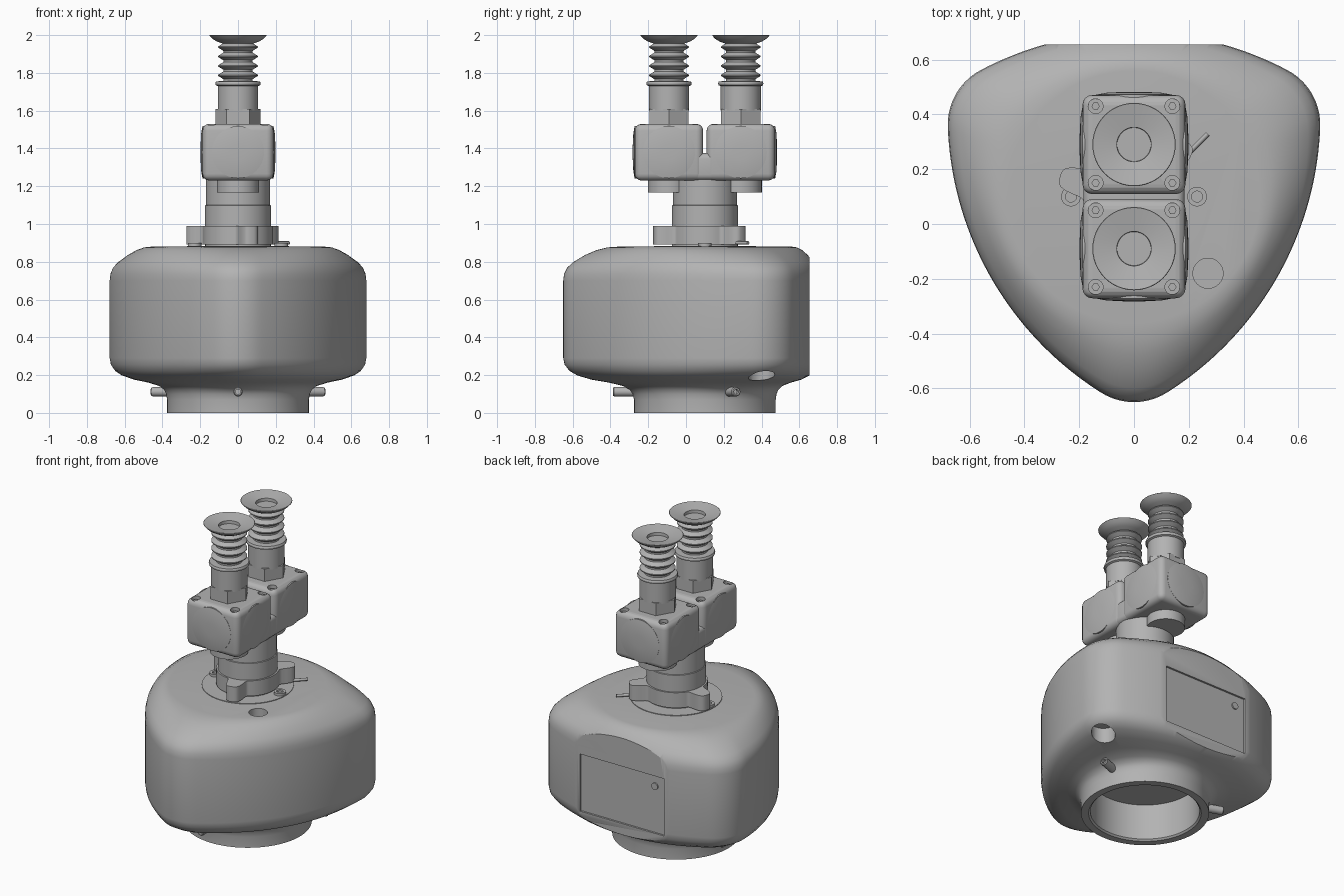
import bpy, bmesh
from math import sin, cos, pi, radians, sqrt, exp
from mathutils import Matrix, Vector

cube = bpy.data.objects.get("Cube")
if cube:
    bpy.data.objects.remove(cube, do_unlink=True)

AXIS_Y = 0.1   # the vertical axis of base and tower
BACK = 0.655   # flat back face

grey = bpy.data.materials.new("plain_grey")
grey.use_nodes = True
grey.diffuse_color = (0.45, 0.45, 0.45, 1)
grey.node_tree.nodes["Principled BSDF"].inputs["Base Color"].default_value = (0.45, 0.45, 0.45, 1)


def finish(name, bm, matrix=None):
    bmesh.ops.recalc_face_normals(bm, faces=bm.faces)
    if matrix:
        bm.transform(matrix)
    mesh = bpy.data.meshes.new(name)
    bm.to_mesh(mesh)
    bm.free()
    mesh.materials.append(grey)
    obj = bpy.data.objects.new(name, mesh)
    bpy.context.collection.objects.link(obj)
    return obj


def loft(name, rings, matrix=None):
    """Skin a stack of equal-length rings and cap both ends."""
    bm = bmesh.new()
    loops = [[bm.verts.new(p) for p in ring] for ring in rings]
    n = len(loops[0])
    for a, b in zip(loops, loops[1:]):
        for i in range(n):
            j = (i + 1) % n
            bm.faces.new((a[i], a[j], b[j], b[i]))
    bm.faces.new(loops[0])
    bm.faces.new(loops[-1])
    return finish(name, bm, matrix)


def circle(r, z, n):
    return [(r * cos(2 * pi * i / n), r * sin(2 * pi * i / n), z) for i in range(n)]


def lathe(name, profile, at=(0, 0, 0), n=48, direction=(0, 0, 1)):
    turn = Vector(direction).to_track_quat('Z', 'Y').to_matrix().to_4x4()
    return loft(name, [circle(r, z, n) for r, z in profile], Matrix.Translation(at) @ turn)


def rod(name, r, length, at, direction=(0, 0, 1), n=32):
    return lathe(name, [(r, 0), (r, length)], at, n, direction)


def box(name, low, high, bevel=0):
    low, high = Vector(low), Vector(high)
    bm = bmesh.new()
    bmesh.ops.create_cube(bm, size=1)
    bm.transform(Matrix.Translation((low + high) / 2) @ Matrix.Diagonal((*(high - low), 1)))
    if bevel:
        bmesh.ops.bevel(bm, geom=bm.edges[:], offset=bevel, segments=4, profile=0.5, affect='EDGES')
    return finish(name, bm)


def cut(obj, cutters):
    for c in cutters:
        c.hide_render = True
        mod = obj.modifiers.new("cut", 'BOOLEAN')
        mod.operation, mod.solver, mod.object = 'DIFFERENCE', 'EXACT', c
    graph = bpy.context.evaluated_depsgraph_get()
    mesh = bpy.data.meshes.new_from_object(obj.evaluated_get(graph))
    obj.modifiers.clear()
    obj.data = mesh
    for c in cutters:
        bpy.data.objects.remove(c, do_unlink=True)


# Body: three-lobed plan blending into a round top and a round base
def plan_radius(angle):
    off = (angle + pi / 2) % (2 * pi / 3)
    off = min(off, 2 * pi / 3 - off)
    if off < radians(9.5):
        return 0.525 * cos(off) + sqrt(0.225 ** 2 - (0.525 * sin(off)) ** 2)
    mid = pi / 3 - off
    return -0.6 * cos(mid) + sqrt(1.44 - (0.6 * sin(mid)) ** 2)


def body_ring(r, t, z, n=180):
    ring = []
    for i in range(n):
        a = 2 * pi * i / n
        d = r + (plan_radius(a) - r) * t
        ring.append((d * cos(a), AXIS_Y + d * sin(a), z))
    return ring


socket = [(0.32, 0.24), (0.32, 0.01), (0.33, 0), (0.375, 0)]
under = [(0, 0.07), (0.02, 0.1), (0.06, 0.122), (0.15, 0.142), (0.35, 0.16), (0.6, 0.176),
         (0.8, 0.198), (0.91, 0.222), (0.98, 0.255), (1, 0.29)]
over = [(1, 0.7), (0.985, 0.735), (0.93, 0.768), (0.82, 0.798), (0.6, 0.836),
        (0.4, 0.861), (0.2, 0.876), (0, 0.88)]
body = loft("body", [body_ring(r, 0, z) for r, z in socket]
            + [body_ring(0.375, t, z) for t, z in under]
            + [body_ring(0.46, t, z) for t, z in over])
cut(body, [
    box("back_cutter", (-1, BACK, -1), (1, 1.5, 2)),
    box("panel_cutter", (-0.3, BACK - 0.012, 0.27), (0.3, BACK + 0.1, 0.64)),
    rod("top_hole_cutter", 0.055, 0.2, (0.27, -0.18, 0.8)),
    rod("under_hole_cutter", 0.07, 0.25, (0.57, 0.4, 0.02)),
])
rod("panel_knob", 0.022, 0.01, (-0.23, BACK - 0.014, 0.57), (0, 1, 0))

# Three hollow locating pins around the base
for angle in (-90, 20, 160):
    a = radians(angle)
    d = Vector((cos(a), sin(a), 0))
    lathe("base_pin", [(0.025, 0), (0.025, 0.16), (0.02, 0.167), (0.013, 0.167), (0.013, 0.14)],
          Vector((0, AXIS_Y, 0.112)) + d * 0.32, 24, d)

# Mounting ring, bolts and index pointer on the body top
rod("mounting_ring", 0.27, 0.008, (0, AXIS_Y, 0.876), n=64)
for side in (-1, 1):
    lathe("ring_bolt", [(0.036, 0), (0.036, 0.02), (0.02, 0.02), (0.02, 0.01)],
          (side * 0.23, AXIS_Y, 0.88), 24)
rod("index_pointer", 0.009, 0.14, (0.17, 0.23, 0.9), (1, 1, 0), 12)


# Flange with three ears
def flange_ring(z, n=144):
    ring = []
    for i in range(n):
        a = 2 * pi * i / n
        off = (a - pi / 4) % (2 * pi / 3)
        off = min(off, 2 * pi / 3 - off)
        d = 0.185 + 0.095 * exp(-(off / radians(13)) ** 4)
        ring.append((d * cos(a), AXIS_Y + d * sin(a), z))
    return ring


loft("flange", [flange_ring(0.892), flange_ring(0.99)])
rod("flange_neck", 0.175, 0.03, (0, AXIS_Y, 0.87))

# Post
lathe("post", [(0.175, 0.98), (0.175, 1.098), (0.17, 1.1), (0.17, 1.25)], (0, AXIS_Y, 0))

# Twin heads
box("head_bridge", (-0.185, 0.0, 1.232), (0.185, 0.2, 1.375), 0.03)
for side in (-1, 1):
    y = AXIS_Y + side * 0.19
    head = box("head_block", (-0.188, y - 0.181, 1.23), (0.188, y + 0.181, 1.53), 0.036)
    cut(head, [rod("screw_cutter", 0.027, 0.1, (i * 0.14, y + j * 0.14, 1.505))
               for i in (-1, 1) for j in (-1, 1)])
    for i in (-1, 1):
        for j in (-1, 1):
            rod("head_screw", 0.015, 0.012, (i * 0.14, y + j * 0.14, 1.503), n=6)
    # Round side caps
    for d in (Vector((1, 0, 0)), Vector((-1, 0, 0)), Vector((0, side, 0))):
        lathe("head_cap", [(0.138, 0), (0.138, 0.188), (0.1, 0.195), (0.04, 0.198)],
              Vector((0, y, 1.38)) + d * (0 if d.x else -0.006), 48, d)
    rod("head_foot", 0.112, 0.09, (0, y, 1.168))

    # Fitting, bellows and suction cup
    rod("hex_nut", 0.12, 0.09, (0, y, 1.52), n=6)
    lathe("stem", [(0.107, 1.6), (0.107, 1.73), (0.118, 1.735), (0.12, 1.745), (0.116, 1.755),
                   (0.08, 1.757)], (0, y, 0))
    profile = [(0.078, 1.75)]
    for k in range(4):
        z = 1.787 + 0.05 * k
        profile += [(0.078, z - 0.02), (0.105, z - 0.003), (0.105, z + 0.003), (0.078, z + 0.02)]
    lathe("bellows", profile + [(0.078, 1.965)], (0, y, 0))
    lathe("suction_cup", [(0.07, 1.95), (0.085, 1.957), (0.11, 1.965), (0.135, 1.98), (0.152, 1.998),
                          (0.15, 2.0), (0.063, 1.984), (0.06, 1.94), (0.036, 1.94), (0.032, 1.91)],
          (0, y, 0))

# Smooth shading with crisp edges
for obj in list(bpy.context.scene.objects):
    if obj.type == 'MESH' and grey.name in obj.data.materials:
        bpy.ops.object.select_all(action='DESELECT')
        obj.select_set(True)
        bpy.context.view_layer.objects.active = obj
        bpy.ops.object.shade_smooth_by_angle(angle=radians(32))
